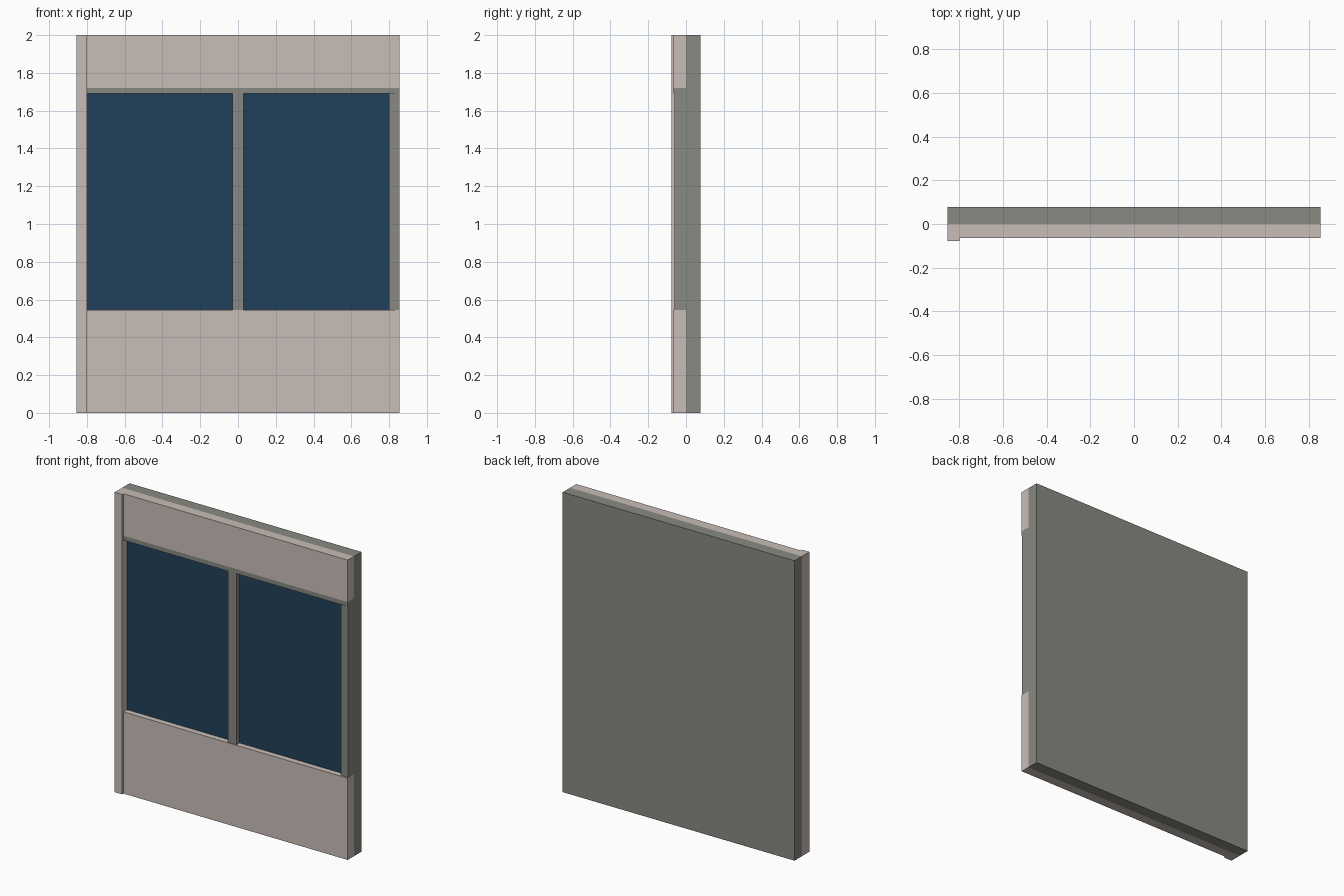
import bpy
import bmesh

cube = bpy.data.objects.get("Cube")
if cube:
    bpy.data.objects.remove(cube, do_unlink=True)


def material(name, rgb):
    mat = bpy.data.materials.new(name)
    mat.use_nodes = True
    color = (*rgb, 1)
    mat.diffuse_color = color
    mat.node_tree.nodes["Principled BSDF"].inputs["Base Color"].default_value = color
    return mat


plaster = material("pale plaster", (0.584, 0.515, 0.479))
grey = material("warm grey", (0.246, 0.254, 0.223))
blue = material("dark blue glass", (0.016, 0.051, 0.100))


def box(name, mat, x, y, z):
    """Flat-sided block from (low, high) ranges."""
    bm = bmesh.new()
    bmesh.ops.create_cube(bm, size=1)
    for v in bm.verts:
        v.co = [r[0] if c < 0 else r[1] for c, r in zip(v.co, (x, y, z))]
    mesh = bpy.data.meshes.new(name)
    bm.to_mesh(mesh)
    bm.free()
    mesh.materials.append(mat)
    obj = bpy.data.objects.new(name, mesh)
    bpy.context.collection.objects.link(obj)
    return obj


# Main dimensions
side, back, top = 0.855, 0.078, 2.0
face, frame_face, glass_face = -0.065, -0.06, -0.027
sill, head, lintel = 0.545, 1.69, 1.72
opening, half_bar = 0.80, 0.03
inner = -opening

# Wall: grey backing with plaster bands and a full-height pilaster
box("backing_slab", grey, (-side, side), (0, back), (0, top))
box("lower_band", plaster, (inner, side), (face, 0), (0, sill))
box("upper_band", plaster, (inner, side), (face, 0), (lintel, top))
box("pilaster", plaster, (-side, inner), (-back, 0), (0, top))

# Window surround
box("window_header", grey, (inner, side), (face, 0), (head, lintel))
box("outer_jamb", grey, (opening + half_bar, side), (frame_face, 0), (sill, head))
box("window_jamb", grey, (opening, opening + half_bar),
    (frame_face + 0.005, 0), (sill, head))
box("mullion", grey, (-half_bar, half_bar), (frame_face, 0), (sill, head))

# Recessed panes on each side of the mullion
for label, x in (("right", (inner, -half_bar)), ("left", (half_bar, opening))):
    box(label + "_pane", blue, x, (glass_face, 0), (sill, head))
